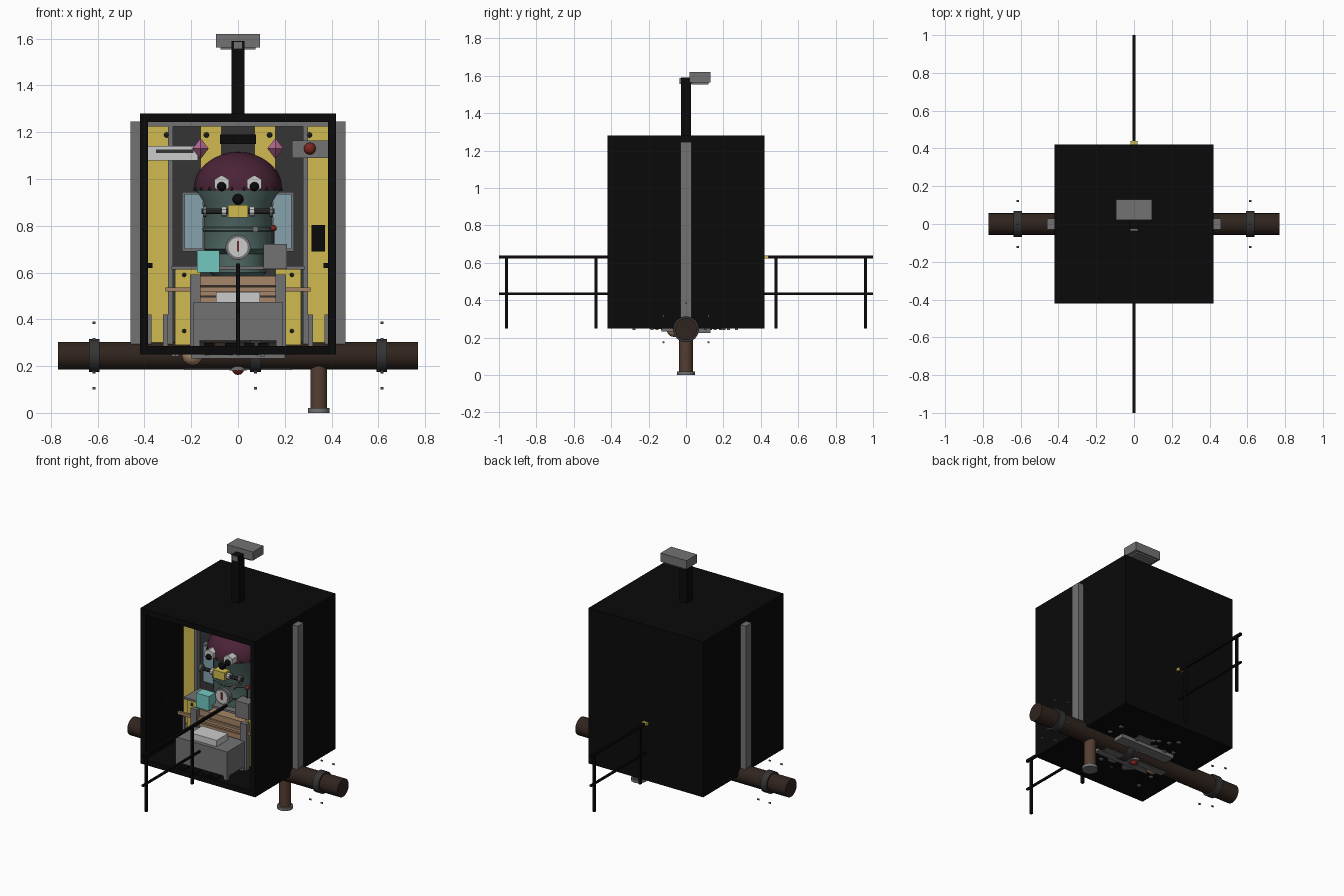
import bpy, bmesh, math, random
from mathutils import Vector

if "Cube" in bpy.data.objects:
    bpy.data.objects.remove(bpy.data.objects["Cube"])

random.seed(4)
COL = dict(black=(.003, .003, .003), dark=(.035, .035, .035), grey=(.17, .17, .17), white=(.6, .6, .58),
           yellow=(.63, .5, .08), brown=(.03, .018, .013), rust=(.09, .048, .032), teal=(.08, .14, .13),
           purple=(.07, .017, .038), tan=(.38, .24, .14), blue=(.24, .36, .42), cyan=(.17, .58, .53),
           pink=(.42, .13, .27), red=(.2, .02, .015))
MATS = {}
for k, c in COL.items():
    MATS[k] = bpy.data.materials.new(k)
    MATS[k].diffuse_color = (*c, 1)


def make(name, bm, col, smooth=False):
    bmesh.ops.recalc_face_normals(bm, faces=bm.faces)
    me = bpy.data.meshes.new(name)
    bm.to_mesh(me)
    bm.free()
    ob = bpy.data.objects.new(name, me)
    bpy.context.collection.objects.link(ob)
    me.materials.append(MATS[col])
    if smooth:
        bpy.ops.object.select_all(action='DESELECT')
        ob.select_set(True)
        bpy.context.view_layer.objects.active = ob
        bpy.ops.object.shade_smooth_by_angle(angle=math.radians(35))
    return ob


def box(name, x0, x1, y0, y1, z0, z1, col='grey', mirror=False):
    for s in ((1, -1) if mirror else (1,)):
        bm = bmesh.new()
        bmesh.ops.create_cube(bm, size=1)
        for v in bm.verts:
            v.co = (s * (x1 if v.co.x > 0 else x0), y1 if v.co.y > 0 else y0, z1 if v.co.z > 0 else z0)
        ob = make(name, bm, col)
    return ob


def rod(name, a, b, r, col, n=12, r2=None):
    a, b = Vector(a), Vector(b)
    bm = bmesh.new()
    bmesh.ops.create_cone(bm, cap_ends=True, segments=n, radius1=r, radius2=r if r2 is None else r2,
                          depth=(b - a).length)
    q = (b - a).to_track_quat('Z', 'Y')
    for v in bm.verts:
        v.co = q @ v.co + (a + b) / 2
    return make(name, bm, col, True)


def ball(name, p, r, col, n=12):
    bm = bmesh.new()
    bmesh.ops.create_uvsphere(bm, u_segments=n, v_segments=n // 2, radius=r)
    bmesh.ops.translate(bm, verts=bm.verts, vec=p)
    return make(name, bm, col, n > 8)


def lathe(name, prof, col, y=0, n=24):
    bm = bmesh.new()
    vs = [bm.verts.new((r, 0, z)) for r, z in prof]
    es = [bm.edges.new(e) for e in zip(vs, vs[1:])]
    bmesh.ops.spin(bm, geom=vs + es, cent=(0, 0, 0), axis=(0, 0, 1), angle=2 * math.pi, steps=n)
    bmesh.ops.remove_doubles(bm, verts=bm.verts, dist=.0005)
    bmesh.ops.translate(bm, verts=bm.verts, vec=(0, y, 0))
    return make(name, bm, col, True)


# open-fronted cabin shell
bm = bmesh.new()
bmesh.ops.create_cube(bm, size=1)
bmesh.ops.delete(bm, geom=[f for f in bm.faces if f.normal.y < -.5], context='FACES_ONLY')
for v in bm.verts:
    v.co = (v.co.x * .84, v.co.y * .84, .765 + v.co.z * 1.03)
shell = make('cabin_shell', bm, 'black')
mod = shell.modifiers.new('walls', 'SOLIDIFY')
mod.thickness, mod.offset, mod.use_even_offset = .036, -1, True

# side columns, mast and roof lamp
box('side_column', .42, .46, -.03, .03, .29, 1.245, mirror=True)
box('column_foot', .37, .405, -.03, .03, .225, .42, mirror=True)
box('mast', -.027, .027, -.027, .027, 1.27, 1.59, 'black')
box('lamp_bracket', -.02, .02, -.036, .03, 1.555, 1.588)
box('lamp_head', -.095, .095, .02, .13, 1.563, 1.62)
box('lamp_lens', -.075, .075, .03, .12, 1.553, 1.563)

# main pipe with clamps and bolts, drain leg
rod('main_pipe', (-.77, 0, .245), (.77, 0, .245), .059, 'brown', 16)
for x in (-.615, .075, .615):
    rod('pipe_clamp', (x - .023, 0, .245), (x + .023, 0, .245), .07, 'dark', 16)
    for i in range(6):
        t = math.radians(30 + 60 * i)
        y, z = .14 * math.cos(t), .245 + .14 * math.sin(t)
        rod('clamp_bolt', (x - .006, y, z), (x + .006, y, z), .006, 'grey', 6)
rod('drain_leg', (.345, 0, .02), (.345, 0, .23), .037, 'rust', 14)
rod('drain_flange', (.345, 0, 0), (.345, 0, .02), .048, 'grey', 14)

# railing through the cabin
box('top_rail', -.008, .008, -1, 1, .622, .638, 'black')
for s in (-1, 1):
    box('lower_rail', -.006, .006, min(s * .4, s), max(s * .4, s), .429, .441, 'black')
    for y in (.48, .96):
        box('rail_post', -.008, .008, s * y - .008, s * y + .008, .25, .63, 'black')
box('rail_end_clip', -.018, .018, .42, .44, .622, .64, 'yellow')

# back panels
box('back_panel', -.385, .385, 0, .02, .285, 1.245, 'dark')
box('outer_panel', .30, .385, -.02, 0, .286, 1.235, 'yellow', True)
box('inner_panel', .07, .16, -.02, 0, .95, 1.235, 'yellow', True)
box('panel_strip', .278, .3, -.03, 0, .286, 1.235, 'grey', True)
box('panel_header', -.385, .385, -.03, 0, 1.225, 1.243, 'grey')
for s in (-1, 1):
    for x in (.135, .305):
        ball('panel_rivet', (s * x, -.025, 1.188), .012, 'dark', 8)
    ball('panel_rivet', (s * .23, -.155, .59), .009, 'dark', 8)
    ball('panel_rivet', (s * .23, -.155, .35), .009, 'dark', 8)

# lower counter, side windows
box('lower_counter', .16, .27, -.15, 0, .29, .615, 'yellow', True)
box('counter_top', -.285, .285, -.16, 0, .613, .627, 'grey')
box('window_frame', .14, .24, -.03, 0, .69, .945, 'grey', True)
box('window_pane', .15, .228, -.04, -.03, .70, .935, 'blue', True)

# boiler body and dome
lathe('boiler_body', [(0, .585), (.105, .585), (.12, .6), (.12, .68), (.15, .7), (.15, .9), (.185, .955),
                      (.185, .975), (0, .975)], 'teal')
lathe('boiler_dome', [(.187, .95), (.187, .965)] + [(.187 * math.cos(t * math.pi / 16), .965 + .15 *
      math.sin(t * math.pi / 16)) for t in range(1, 9)], 'purple')
lathe('boiler_band', [(.152, .775), (.157, .78), (.157, .79), (.152, .795)], 'teal')
for i in range(12):
    t = math.radians(180 + i * 180 / 11)
    ball('boiler_rivet', (.186 * math.cos(t), .186 * math.sin(t), .958), .008, 'dark', 6)

# gauge
rod('gauge_rim', (0, -.1, .708), (0, -.165, .708), .054, 'grey', 20)
rod('gauge_face', (0, -.164, .708), (0, -.17, .708), .042, 'white', 20)
box('gauge_needle', -.005, .005, -.174, -.17, .69, .735, 'red')

# valves, crank and cross pipe
for s in (-1, 1):
    rod('port_nut', (s * .07, -.13, .98), (s * .07, -.205, .98), .036, 'white', 6)
    ball('port_bulb', (s * .07, -.205, .967), .02, 'black')
    rod('cross_flange', (s * .135, -.175, .862), (s * .15, -.175, .862), .025, 'grey', 10)
    rod('cross_collar', (s * .05, -.175, .862), (s * .07, -.175, .862), .022, 'white', 10)
rod('cross_pipe', (-.155, -.175, .862), (.155, -.175, .862), .012, 'dark', 10)
box('valve_block', -.042, .042, -.2, -.14, .835, .888, 'yellow')
ball('top_valve', (0, -.165, .913), .024, 'black')
rod('lever_stem', (.152, -.12, .7), (.152, -.12, .79), .005, 'dark', 8)
ball('lever_knob', (.152, -.12, .79), .014, 'red')
box('cyan_case', -.175, -.08, -.19, -.12, .6, .695, 'cyan')
box('control_case', .11, .21, -.19, -.11, .615, .722)
rod('control_dial', (.075, -.14, .785), (.075, -.17, .785), .013, 'grey', 10)

# upper fittings
box('top_vent', -.078, .078, -.14, -.02, 1.15, 1.19, 'black')
box('wall_shelf', -.384, -.17, -.1, -.02, 1.08, 1.14, 'white')
box('shelf_slot', -.35, -.19, -.104, -.1, 1.11, 1.125, 'dark')
box('alarm_box', .23, .384, -.08, -.02, 1.09, 1.165)
ball('alarm_knob', (.307, -.085, 1.13), .026, 'red')
box('wall_switch', .315, .372, -.06, -.02, .69, .803, 'black')
box('wall_hook', .365, .386, -.3, -.27, .62, .64, 'black', True)
for s in (-1, 1):
    rod('gem_top', (s * .16, -.1, 1.13), (s * .16, -.1, 1.175), .04, 'pink', 6, 0)
    rod('gem_bottom', (s * .16, -.1, 1.13), (s * .16, -.1, 1.085), .04, 'pink', 6, 0)

# wooden crate behind the work table
for i in range(4):
    box('crate_plank', -.185, .185, -.175, -.02, .41 + i * .045, .45 + i * .045, 'tan')
box('crate_bar', -.31, .31, -.19, -.175, .518, .537, 'tan')
box('crate_post', .16, .205, -.205, -.175, .285, .592, 'grey', True)

# work table
box('table_body', -.19, .19, -.385, -.195, .31, .475)
box('table_tray', -.095, .095, -.36, -.24, .475, .517, 'white')
for y in (-.385, -.22):
    box('table_leg', .165, .19, y, y + .025, .286, .31, 'grey', True)
for x in (-.12, -.03, .05, .11):
    box('floor_pedal', x - .025, x + .02, -.41, -.37, .286, .298, 'black')
box('corner_rod', .3, .32, -.1, -.08, .286, .42, 'grey', True)

# underside plates, lamp and scattered rubble
bm = bmesh.new()
ring = []
for i in range(34):
    t = i * math.tau / 34
    r = random.uniform(.13, .25)
    ring.append(bm.verts.new((r * math.cos(t), r * .85 * math.sin(t), .247)))
top = bmesh.ops.extrude_face_region(bm, geom=[bm.faces.new(ring)])
bmesh.ops.translate(bm, verts=[v for v in top['geom'] if isinstance(v, bmesh.types.BMVert)], vec=(0, 0, .006))
make('floor_patch', bm, 'tan').data.materials[0] = MATS['grey']
box('under_plate', -.2, .2, -.13, -.04, .232, .25)
box('under_plate', -.2, .2, .04, .13, .225, .25)
box('under_rail', -.23, .23, -.02, .02, .183, .19)
rod('under_lamp_ring', (0, 0, .182), (0, 0, .2), .036, 'grey')
ball('under_lamp', (0, 0, .188), .026, 'red')
ball('under_bowl', (-.195, -.06, .247), .045, 'tan')
for i in range(16):
    x, y = random.uniform(-.3, .3), random.choice((-1, 1)) * random.uniform(.1, .3)
    box('under_stone', x - .01, x + .01, y - .008, y + .008, .24, .252)

for m in bpy.data.materials:
    if m.users and not m.is_grease_pencil:
        m.use_nodes = True
        m.node_tree.nodes["Principled BSDF"].inputs["Base Color"].default_value = m.diffuse_color
